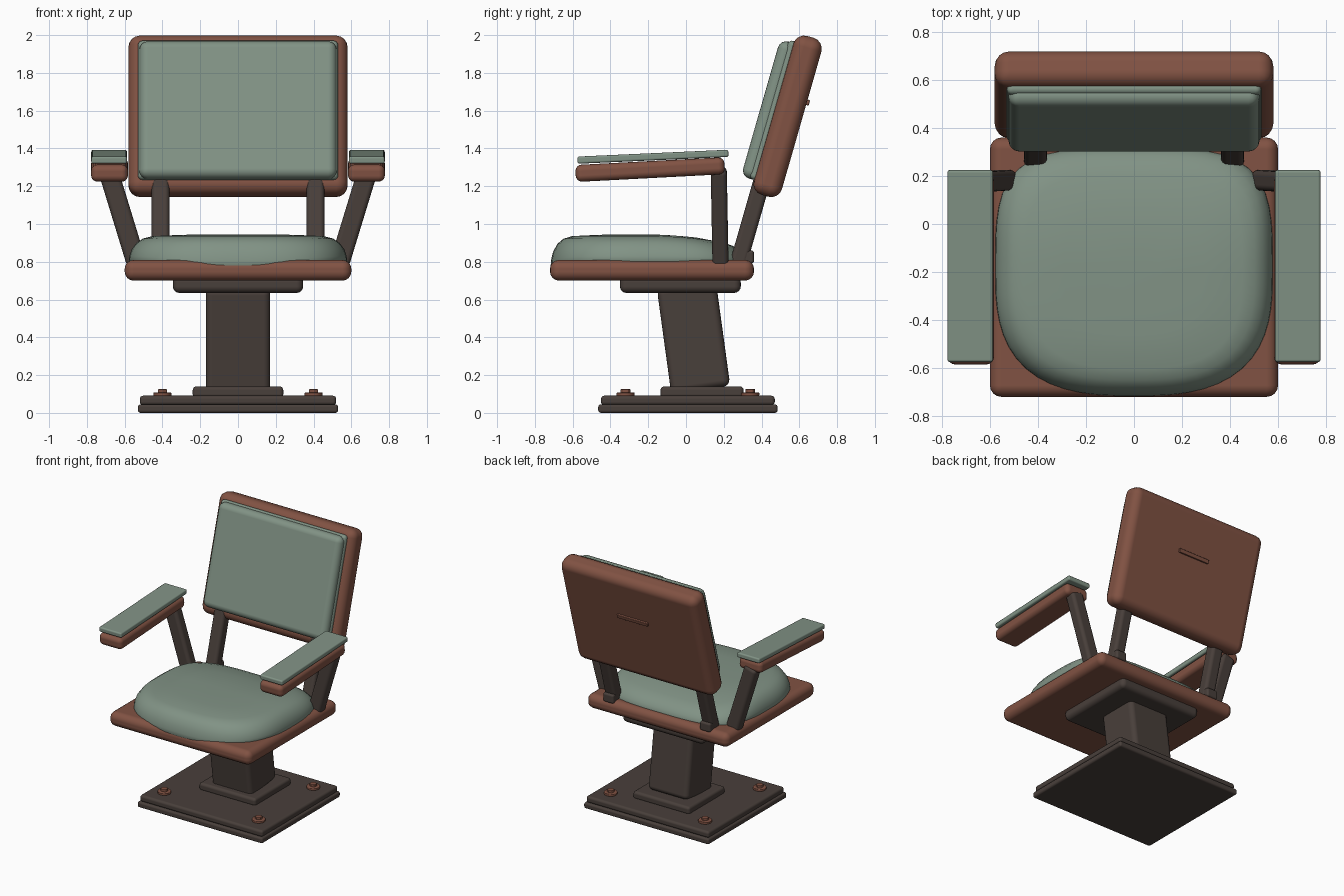
import bpy, bmesh
from math import radians, sin, cos, pi
from mathutils import Vector, Matrix

if "Cube" in bpy.data.objects:
    bpy.data.objects.remove(bpy.data.objects["Cube"])


def material(name, rgb):
    m = bpy.data.materials.new(name)
    m.use_nodes = True
    col = (*rgb, 1)
    m.diffuse_color = col
    m.node_tree.nodes["Principled BSDF"].inputs["Base Color"].default_value = col
    return m


green = material("sage upholstery", (0.22, 0.29, 0.235))
wood = material("red brown wood", (0.22, 0.085, 0.056))
iron = material("dark iron", (0.066, 0.050, 0.043))


def finish(name, bm, mat, bevel=0.0, angle=35):
    bmesh.ops.recalc_face_normals(bm, faces=bm.faces)
    me = bpy.data.meshes.new(name)
    bm.to_mesh(me)
    bm.free()
    ob = bpy.data.objects.new(name, me)
    bpy.context.scene.collection.objects.link(ob)
    me.materials.append(mat)
    if bevel:
        mod = ob.modifiers.new("rounding", "BEVEL")
        mod.width, mod.segments, mod.harden_normals = bevel, 4, True
    bpy.ops.object.select_all(action="DESELECT")
    ob.select_set(True)
    bpy.context.view_layer.objects.active = ob
    bpy.ops.object.shade_smooth_by_angle(angle=radians(angle))
    return ob


def box(name, size, loc, mat, bevel=0.02, tilt=0, lean=0):
    """Rounded box, tilted about x and leaned about y, in degrees."""
    bm = bmesh.new()
    bmesh.ops.create_cube(bm, size=1, matrix=Matrix.Diagonal((*size, 1)))
    ob = finish(name, bm, mat, bevel)
    ob.location = loc
    ob.rotation_euler = (radians(tilt), radians(lean), 0)
    return ob


def prism(name, radius, height, loc, sides, mat, bevel):
    bm = bmesh.new()
    bmesh.ops.create_cone(bm, cap_ends=True, segments=sides, radius1=radius,
                          radius2=radius, depth=height)
    finish(name, bm, mat, bevel).location = loc


# Pedestal
box("base_plate_lower", (1.06, 0.95, 0.045), (0, 0.01, 0.0225), iron, 0.015)
box("base_plate_upper", (1.04, 0.92, 0.05), (0, 0.01, 0.066), iron, 0.018)
box("column_collar", (0.48, 0.44, 0.06), (0, 0.085, 0.11), iron, 0.02)
box("column", (0.34, 0.315, 0.56), (0, 0.04, 0.40), iron, 0.035, tilt=7.8)
box("seat_support", (0.69, 0.64, 0.09), (0, -0.03, 0.68), iron, 0.035)
for side, x in (("right", -0.4), ("left", 0.4)):
    for end, y in (("front", -0.32), ("back", 0.34)):
        prism(f"{end}_{side}_washer", 0.048, 0.02, (x, y, 0.099), 12, wood, 0.006)
        prism(f"{end}_{side}_bolt", 0.027, 0.03, (x, y, 0.111), 6, wood, 0.004)

# Seat board
box("seat_board", (1.2, 1.08, 0.11), (0, -0.18, 0.755), wood, 0.048)


# Domed seat cushion, made of stacked rounded-square rings
def cushion():
    bm = bmesh.new()
    rings = []
    count = 64
    for scale, z in ((0.96, 0.775), (1, 0.80), (0.995, 0.83), (0.975, 0.865),
                     (0.93, 0.90), (0.87, 0.923), (0.78, 0.936), (0.5, 0.943), (0.2, 0.944)):
        ring = []
        rise = max(0, (z - 0.8) / 0.14)
        for i in range(count):
            a = 2 * pi * i / count
            c, s = cos(a), sin(a)
            n = 3.8 if s > 0 else 2.8
            r = scale / (abs(c) ** n + abs(s) ** n) ** (1 / n)
            t = r * s
            drop = 0.06 * rise * max(0, t) ** 2
            dip = 0.028 * max(0, 1 - rise) * max(0, -t) ** 6
            ring.append(bm.verts.new((0.578 * r * c, -0.2 + 0.517 * t, z - drop - dip)))
        rings.append(ring)
    for low, high in zip(rings, rings[1:]):
        for i in range(count):
            j = (i + 1) % count
            bm.faces.new((low[i], low[j], high[j], high[i]))
    bm.faces.new(rings[0])
    bm.faces.new(rings[-1])
    finish("seat_cushion", bm, green, angle=60)


cushion()

# Backrest, placed in its own leaning frame
LEAN = 16
back_turn = Matrix.Rotation(radians(-LEAN), 3, "X")


def back_part(name, size, depth, up, mat, bevel):
    loc = Vector((0, 0.538, 1.57)) + back_turn @ Vector((0, depth, up))
    box(name, size, loc, mat, bevel, tilt=-LEAN)


back_part("back_board", (1.16, 0.155, 0.875), 0, 0, wood, 0.06)
back_part("back_pad_rim", (1.06, 0.05, 0.765), -0.08, 0.01, green, 0.024)
back_part("back_pad", (1.045, 0.10, 0.755), -0.10, 0.004, green, 0.045)
back_part("back_grip", (0.26, 0.03, 0.03), 0.076, 0.1, wood, 0.005)

# Posts and arms on both sides
for side, s in (("right", -1), ("left", 1)):
    box(f"{side}_back_post", (0.095, 0.09, 0.52), (s * 0.41, 0.345, 1.03), iron, 0.025, tilt=-LEAN)
    box(f"{side}_post_foot", (0.09, 0.09, 0.07), (s * 0.41, 0.315, 0.825), iron, 0.015)
    box(f"{side}_arm_post", (0.105, 0.085, 0.53), (s * 0.613, 0.178, 1.04), iron, 0.025,
        tilt=1, lean=s * 17)
    box(f"{side}_arm_rail", (0.195, 0.79, 0.09), (s * 0.68, -0.19, 1.288), wood, 0.033, tilt=3)
    box(f"{side}_arm_pad", (0.19, 0.80, 0.038), (s * 0.682, -0.175, 1.356), green, 0.011, tilt=2.6)
